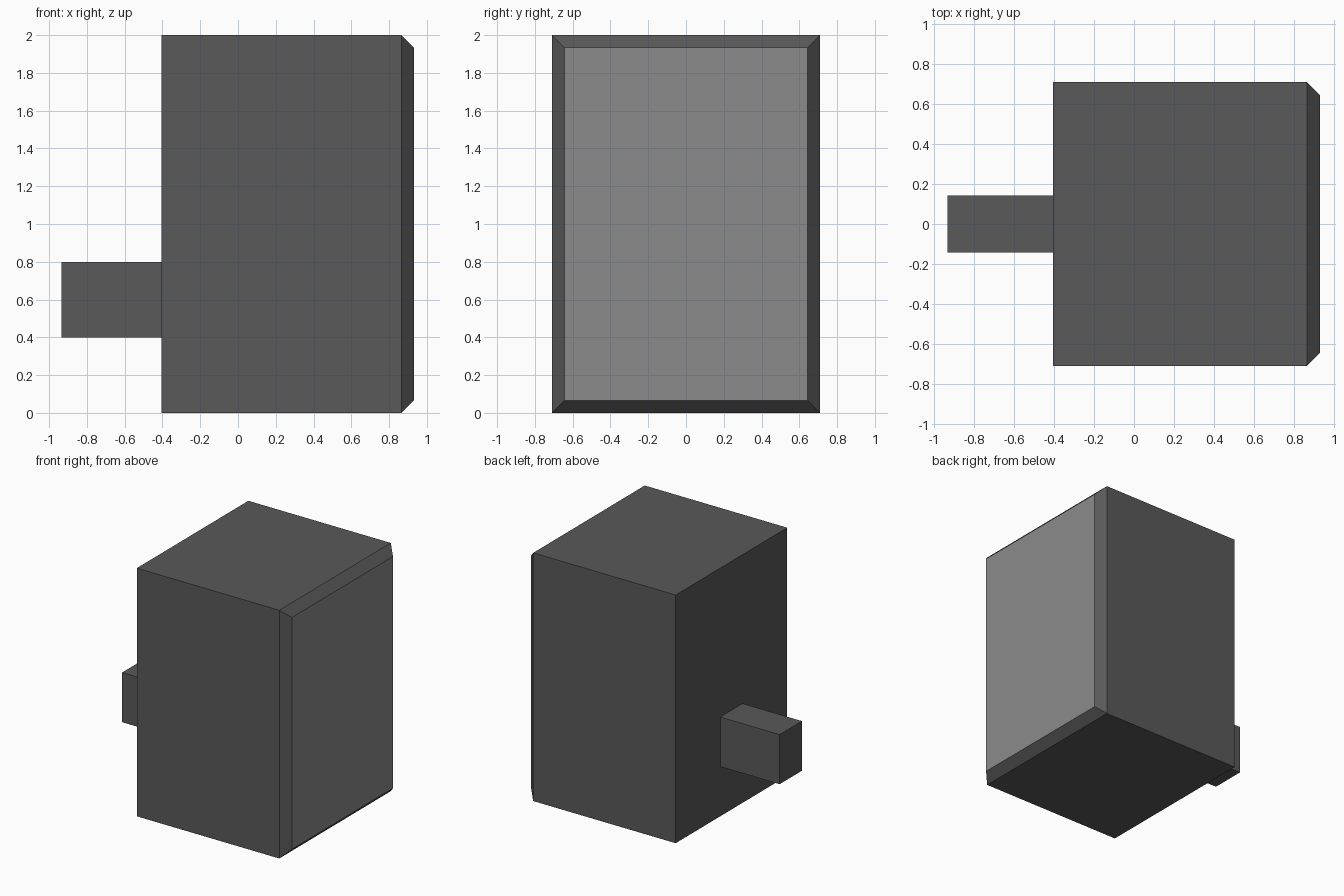
import bpy, bmesh

if "Cube" in bpy.data.objects:
    bpy.data.objects.remove(bpy.data.objects["Cube"])


def material(name, grey):
    mat = bpy.data.materials.new(name)
    mat.diffuse_color = (grey, grey, grey, 1)
    mat.use_nodes = True
    mat.node_tree.nodes["Principled BSDF"].inputs["Base Color"].default_value = mat.diffuse_color
    return mat


dark = material("dark_grey", 0.10)
mid = material("mid_grey", 0.256)


def box(name, lo, hi, chamfer=0.0):
    """Box from corner to corner; chamfer adds a sloped rim on the +x end."""
    bm = bmesh.new()
    bmesh.ops.create_cube(bm, size=1)
    for v in bm.verts:
        v.co = [a + (c + 0.5) * (b - a) for a, b, c in zip(lo, hi, v.co)]
    bm.normal_update()
    if chamfer:
        end = max(bm.faces, key=lambda f: f.normal.x)
        mid_point = end.calc_center_median()
        # Extrude the end face and pull its corners in at 45 degrees
        end = bmesh.ops.extrude_discrete_faces(bm, faces=[end])["faces"][0]
        for v in end.verts:
            v.co.x += chamfer
            v.co.y -= chamfer if v.co.y > mid_point.y else -chamfer
            v.co.z -= chamfer if v.co.z > mid_point.z else -chamfer
        end.material_index = 1
    mesh = bpy.data.meshes.new(name)
    bm.to_mesh(mesh)
    bm.free()
    mesh.materials.append(dark)
    mesh.materials.append(mid)
    obj = bpy.data.objects.new(name, mesh)
    bpy.context.collection.objects.link(obj)
    return obj


# Main block with a chamfered, lighter right-hand face
box("body", (-0.405, -0.71, 0.0), (0.865, 0.71, 2.0), chamfer=0.066)

# Square stub on the left-hand face
box("side_stub", (-0.934, -0.142, 0.4), (-0.405, 0.142, 0.8))
